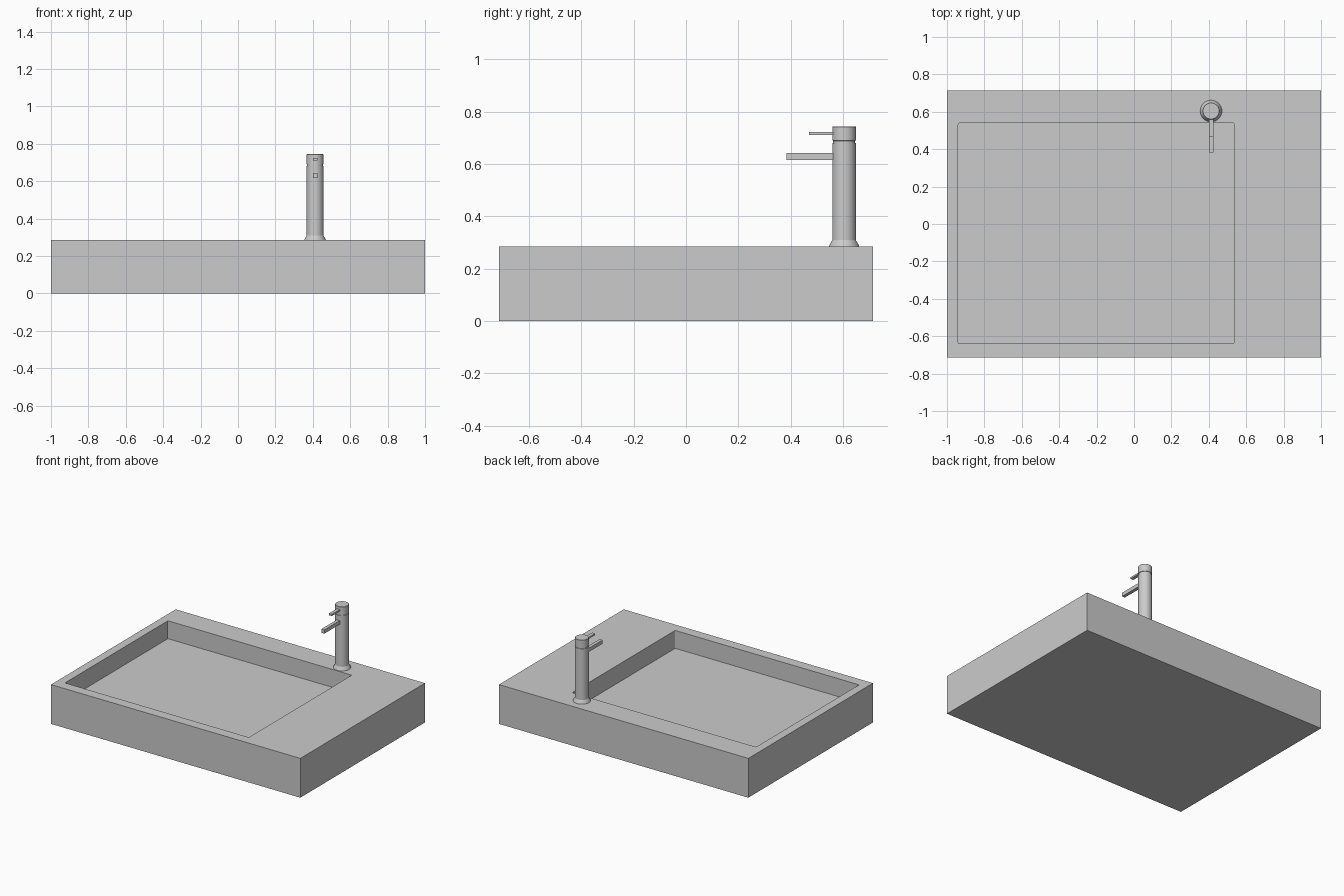
import bpy, bmesh, math
from mathutils import Vector

if "Cube" in bpy.data.objects:
    bpy.data.objects.remove(bpy.data.objects["Cube"])

FX, FY = 0.412, 0.604   # faucet axis
TOP = 0.285             # counter height


def finish(name, bm):
    bmesh.ops.recalc_face_normals(bm, faces=bm.faces)
    me = bpy.data.meshes.new(name)
    bm.to_mesh(me)
    bm.free()
    ob = bpy.data.objects.new(name, me)
    bpy.context.collection.objects.link(ob)
    return ob


def box_bm(x0, x1, y0, y1, z0, z1):
    bm = bmesh.new()
    bmesh.ops.create_cube(bm, size=1)
    for v in bm.verts:
        v.co = Vector((x1 if v.co.x > 0 else x0,
                       y1 if v.co.y > 0 else y0,
                       z1 if v.co.z > 0 else z0))
    return bm


def lathe(name, profile, steps=40):
    bm = bmesh.new()
    vs = [bm.verts.new((FX + r, FY, z)) for r, z in profile]
    es = [bm.edges.new(p) for p in zip(vs, vs[1:])]
    bmesh.ops.spin(bm, geom=vs + es, cent=(FX, FY, 0), axis=(0, 0, 1),
                   angle=2 * math.pi, steps=steps)
    bmesh.ops.remove_doubles(bm, verts=bm.verts, dist=1e-5)
    ob = finish(name, bm)
    bpy.ops.object.select_all(action='DESELECT')
    ob.select_set(True)
    bpy.context.view_layer.objects.active = ob
    bpy.ops.object.shade_smooth_by_angle(angle=math.radians(30))


# basin slab with an off-centre rectangular recess
bm = box_bm(-1, 1, -0.714, 0.714, 0, TOP)
bm.normal_update()
top = max(bm.faces, key=lambda f: f.calc_center_median().z)
bmesh.ops.inset_individual(bm, faces=[top], thickness=0.05)
for v in top.verts:
    v.co.x = 0.535 if v.co.x > 0 else -0.94
    v.co.y = 0.54 if v.co.y > 0 else -0.64
ext = bmesh.ops.extrude_discrete_faces(bm, faces=[top])
floor = ext['faces'][0]
for v in floor.verts:
    v.co.z = 0.155
bmesh.ops.remove_doubles(bm, verts=bm.verts, dist=1e-5)
# tiny rounding of the recess corners
corners = [e for e in bm.edges
           if abs(e.verts[0].co.z - e.verts[1].co.z) > 0.1
           and abs(e.verts[0].co.x) < 0.99]
bmesh.ops.bevel(bm, geom=corners, offset=0.008, segments=3, profile=0.5,
                affect='EDGES')
finish("basin", bm)

# faucet body with flared foot, seam groove and cap
lathe("faucet_body", [(0, TOP), (0.058, TOP), (0.057, TOP + 0.004),
                      (0.045, TOP + 0.024), (0.045, 0.68), (0.042, 0.681),
                      (0.042, 0.689), (0.045, 0.69), (0.045, 0.742),
                      (0.043, 0.744), (0, 0.744)])

# spout and lever bars
finish("spout", box_bm(FX - 0.012, FX + 0.012, 0.383, FY - 0.03, 0.616, 0.643))
finish("lever", box_bm(FX - 0.012, FX + 0.012, 0.469, FY - 0.03, 0.711, 0.723))
